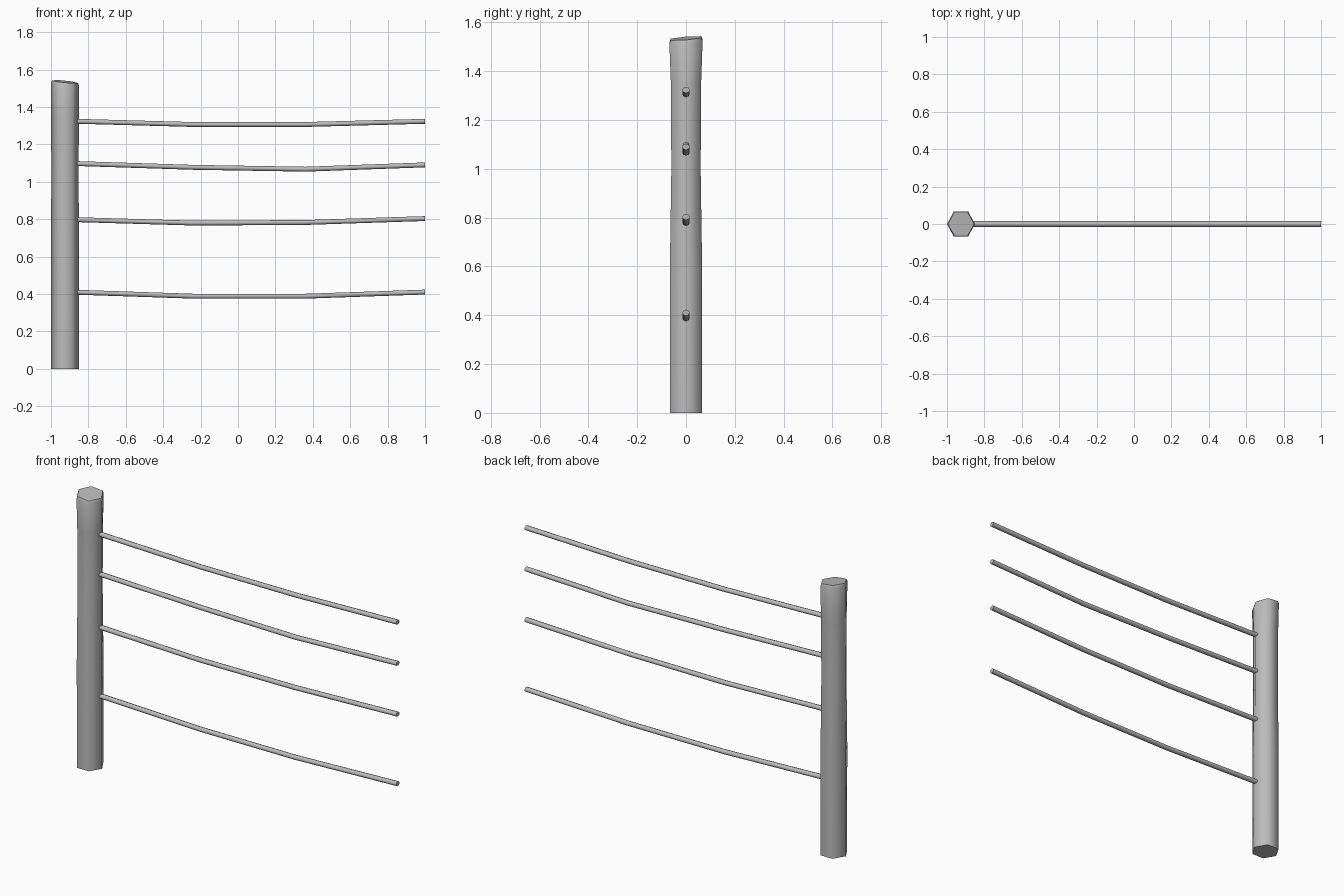
import bpy, bmesh
from math import cos, sin, pi, radians

cube = bpy.data.objects.get("Cube")
if cube:
    bpy.data.objects.remove(cube, do_unlink=True)

grey = bpy.data.materials.new("plain grey")
grey.use_nodes = True
grey.diffuse_color = (0.5, 0.5, 0.5, 1)
grey.node_tree.nodes["Principled BSDF"].inputs["Base Color"].default_value = (0.5, 0.5, 0.5, 1)


def loft(name, rings, angle):
    """Skin closed rings of points and cap both ends."""
    bm = bmesh.new()
    loops = [[bm.verts.new(p) for p in ring] for ring in rings]
    n = len(loops[0])
    for a, b in zip(loops, loops[1:]):
        for i in range(n):
            j = (i + 1) % n
            bm.faces.new((a[i], a[j], b[j], b[i]))
    bm.faces.new(loops[0])
    bm.faces.new(loops[-1])
    bmesh.ops.recalc_face_normals(bm, faces=bm.faces)
    mesh = bpy.data.meshes.new(name)
    bm.to_mesh(mesh)
    bm.free()
    mesh.materials.append(grey)
    obj = bpy.data.objects.new(name, mesh)
    bpy.context.collection.objects.link(obj)
    bpy.ops.object.select_all(action='DESELECT')
    obj.select_set(True)
    bpy.context.view_layer.objects.active = obj
    bpy.ops.object.shade_smooth_by_angle(angle=radians(angle))


# Hexagonal post: slightly waisted, with a chamfered, slanted top
POST_X = -0.925
post_profile = [  # height, x radius, y half width, slant
    (0, 0.075, 0.065, 0), (0.6, 0.075, 0.066, 0), (1.0, 0.073, 0.06, 0),
    (1.35, 0.074, 0.062, 0), (1.52, 0.075, 0.068, 1), (1.535, 0.07, 0.063, 1),
]
rings = []
for z, rx, ry, slant in post_profile:
    ring = []
    for i in range(6):
        a = i * pi / 3
        dx, dy = rx * cos(a), ry * sin(a) / sin(pi / 3)
        ring.append((POST_X + dx, dy, z + slant * (0.08 * dy - 0.1 * dx)))
    rings.append(ring)
loft("post", rings, 65)

# Sagging wires: heights at the post, two inner bends and the free end
WIRE_X = (-0.86, -0.24, 0.36, 1.0)
wires = {
    "top_wire": (1.323, 1.306, 1.306, 1.323),
    "upper_wire": (1.097, 1.077, 1.067, 1.09),
    "lower_wire": (0.797, 0.779, 0.782, 0.803),
    "bottom_wire": (0.409, 0.388, 0.388, 0.41),
}
for name, heights in wires.items():
    loft(name, [[(x, 0.015 * cos(i * pi / 4), z + 0.013 * sin(i * pi / 4))
                 for i in range(8)] for x, z in zip(WIRE_X, heights)], 60)
